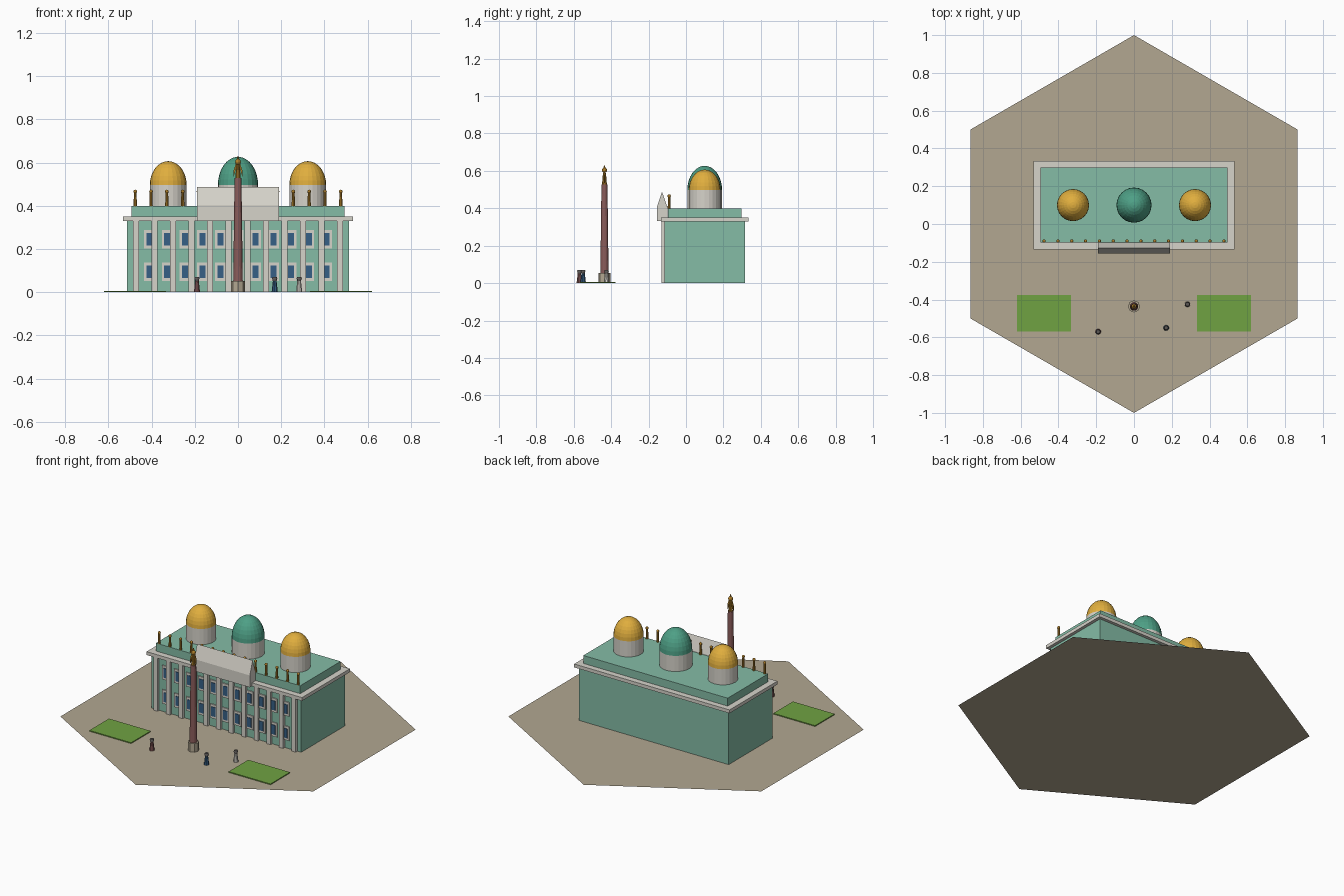
import bpy, bmesh
from mathutils import Matrix, Vector

if "Cube" in bpy.data.objects:
    bpy.data.objects.remove(bpy.data.objects["Cube"])


def material(name, rgb):
    linear = [((c / 255 + 0.055) / 1.055) ** 2.4 for c in rgb] + [1]
    m = bpy.data.materials.new(name)
    m.use_nodes = True
    m.diffuse_color = linear
    m.node_tree.nodes["Principled BSDF"].inputs["Base Color"].default_value = linear
    return m


MINT = material("mint wall", (133, 188, 166))
STONE = material("pale stone", (214, 211, 202))
PAVING = material("tan paving", (178, 167, 145))
LAWN = material("lawn green", (112, 162, 66))
GOLD = material("gold", (224, 174, 62))
JADE = material("jade dome", (78, 160, 134))
BLUE = material("window blue", (54, 96, 134))
GRANITE = material("red granite", (138, 92, 90))
BRONZE = material("bronze gold", (176, 128, 42))
DARK = material("dark grey", (92, 88, 86))


def finish(name, bm, mat):
    mesh = bpy.data.meshes.new(name)
    bmesh.ops.recalc_face_normals(bm, faces=bm.faces)
    bm.to_mesh(mesh)
    bm.free()
    mesh.materials.append(mat)
    ob = bpy.data.objects.new(name, mesh)
    bpy.context.collection.objects.link(ob)
    return ob


def add_box(bm, x, y, z):
    """Box spanning the three (low, high) ranges."""
    size = [b - a for a, b in (x, y, z)]
    mid = Vector([(a + b) / 2 for a, b in (x, y, z)])
    bmesh.ops.create_cube(bm, size=1, matrix=Matrix.Translation(mid) @ Matrix.Diagonal((*size, 1)))


def box(name, x, y, z, mat):
    bm = bmesh.new()
    add_box(bm, x, y, z)
    return finish(name, bm, mat)


def add_cone(bm, x, y, z0, z1, r0, r1, sides):
    bmesh.ops.create_cone(bm, cap_ends=True, segments=sides, radius1=r0, radius2=r1, depth=z1 - z0,
                          matrix=Matrix.Translation((x, y, (z0 + z1) / 2)))


def cone(name, x, y, z0, z1, r0, r1, sides, mat):
    bm = bmesh.new()
    add_cone(bm, x, y, z0, z1, r0, r1, sides)
    return finish(name, bm, mat)


def add_ball(bm, x, y, z, r):
    bmesh.ops.create_uvsphere(bm, u_segments=10, v_segments=6, radius=r,
                              matrix=Matrix.Translation((x, y, z)))


def dome(name, x, y, z, r, height, mat):
    """Upper half of a stretched sphere."""
    bm = bmesh.new()
    bmesh.ops.create_uvsphere(bm, u_segments=24, v_segments=16, radius=1)
    bmesh.ops.delete(bm, geom=[v for v in bm.verts if v.co.z < -0.01], context='VERTS')
    bmesh.ops.transform(bm, verts=bm.verts,
                        matrix=Matrix.Translation((x, y, z)) @ Matrix.Diagonal((r, r, height, 1)))
    return finish(name, bm, mat)


# Hexagonal square and lawns
bm = bmesh.new()
bmesh.ops.create_circle(bm, cap_ends=True, segments=6, radius=1)
if max(abs(v.co.x) for v in bm.verts) > 0.99:
    bmesh.ops.rotate(bm, verts=bm.verts, matrix=Matrix.Rotation(0.5235988, 3, 'Z'))
finish("paved_square", bm, PAVING)
for side, s in (("left", 1), ("right", -1)):
    box(side + "_lawn", sorted((s * 0.334, s * 0.62)), (-0.568, -0.377), (0.0005, 0.006), LAWN)

# Palace body, cornice and attic
WALL = -0.1155
box("palace_body", (-0.513, 0.513), (WALL, 0.3155), (0.0005, 0.33), MINT)
box("cornice", (-0.532, 0.532), (-0.134, 0.334), (0.33, 0.351), STONE)
box("attic", (-0.494, 0.494), (-0.097, 0.298), (0.351, 0.4), MINT)

# Front pilasters
bm = bmesh.new()
for i in range(12):
    x = -0.473 + 0.086 * i
    add_box(bm, (x - 0.014, x + 0.014), (-0.132, WALL), (0.0005, 0.33))
finish("pilasters", bm, STONE)

# Two rows of framed windows
frames, panes = bmesh.new(), bmesh.new()
for z in (0.095, 0.245):
    for i in range(11):
        x = 0.082 * (i - 5)
        add_box(frames, (x - 0.025, x + 0.025), (-0.122, WALL), (z - 0.043, z + 0.043))
        add_box(panes, (x - 0.014, x + 0.014), (-0.125, -0.121), (z - 0.029, z + 0.029))
finish("window_frames", frames, STONE)
finish("window_panes", panes, BLUE)

# Gabled parapet block over the entrance
bm = bmesh.new()
profile = [(-0.156, 0.331), (-0.099, 0.331), (-0.099, 0.405), (-0.128, 0.488), (-0.156, 0.405)]
face = bm.faces.new([bm.verts.new((-0.19, y, z)) for y, z in profile])
new = bmesh.ops.extrude_face_region(bm, geom=[face])["geom"]
bmesh.ops.translate(bm, verts=[g for g in new if isinstance(g, bmesh.types.BMVert)], vec=(0.38, 0, 0))
finish("parapet_gable", bm, STONE)

# Roof statues
bm = bmesh.new()
for i in range(14):
    x = 0.0732 * (i - 6.5)
    add_cone(bm, x, -0.09, 0.398, 0.46, 0.008, 0.006, 8)
    add_ball(bm, x, -0.09, 0.466, 0.009)
finish("roof_statues", bm, BRONZE)

# Domes on drums
for name, x, r, height, mat in (("left", 0.323, 0.085, 0.11, GOLD), ("centre", 0, 0.093, 0.13, JADE),
                                ("right", -0.323, 0.085, 0.11, GOLD)):
    cone(name + "_drum", x, 0.1, 0.4, 0.497, r, r, 24, STONE)
    dome(name + "_dome", x, 0.1, 0.497, r, height, mat)

# Monument column with winged figure
MY = -0.436
cone("monument_base", 0, MY, 0.0005, 0.053, 0.032, 0.032, 8, PAVING)
cone("monument_shaft", 0, MY, 0.053, 0.528, 0.022, 0.016, 16, GRANITE)
bm = bmesh.new()
add_cone(bm, 0, MY, 0.528, 0.59, 0.013, 0.008, 10)
add_ball(bm, 0, MY, 0.603, 0.014)
add_cone(bm, 0, MY, 0.612, 0.63, 0.007, 0.002, 8)
for s in (-1, 1):
    wing = [bm.verts.new((s * x, MY + 0.003 * d, z)) for d in (-1, 1)
            for x, z in ((0.004, 0.59), (0.02, 0.535), (0.02, 0.565), (0.008, 0.602))]
    bmesh.ops.convex_hull(bm, input=wing)
finish("monument_figure", bm, BRONZE)

# People on the square
for name, x, y, mat in (("red", -0.19, -0.57, GRANITE), ("blue", 0.17, -0.55, BLUE),
                        ("white", 0.283, -0.425, STONE)):
    cone(name + "_coat", x, y, 0.0005, 0.052, 0.015, 0.009, 10, mat)
    bm = bmesh.new()
    add_ball(bm, x, y, 0.058, 0.011)
    add_cone(bm, x, y, 0.062, 0.071, 0.013, 0.01, 10)
    finish(name + "_head_and_hat", bm, DARK)
